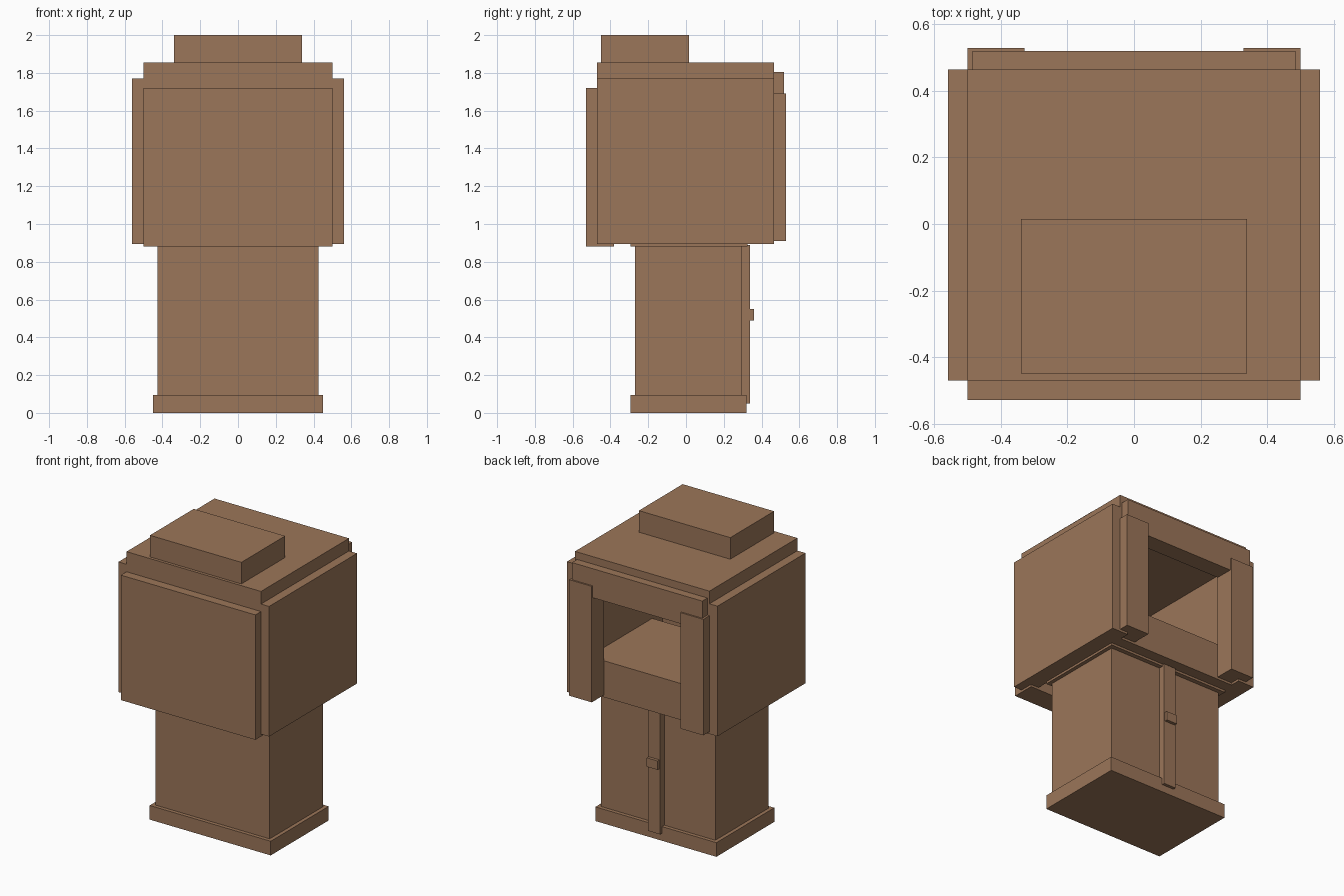
import bpy
import bmesh
from mathutils import Vector

cube = bpy.data.objects.get("Cube")
if cube:
    bpy.data.objects.remove(cube, do_unlink=True)

# One timber colour
COLOUR = (0.33, 0.18, 0.10, 1.0)
wood = bpy.data.materials.new("brown_wood")
wood.use_nodes = True
wood.diffuse_color = COLOUR
wood.node_tree.nodes["Principled BSDF"].inputs["Base Color"].default_value = COLOUR


def box(name, x, y, z):
    """Flat-shaded box spanning the (low, high) pair on each axis."""
    low, high = Vector((x[0], y[0], z[0])), Vector((x[1], y[1], z[1]))
    bm = bmesh.new()
    bmesh.ops.create_cube(bm, size=1)
    bmesh.ops.scale(bm, vec=high - low, verts=bm.verts)
    bmesh.ops.translate(bm, vec=(low + high) / 2, verts=bm.verts)
    mesh = bpy.data.meshes.new(name)
    bm.to_mesh(mesh)
    bm.free()
    mesh.materials.append(wood)
    obj = bpy.data.objects.new(name, mesh)
    bpy.context.collection.objects.link(obj)
    return obj


def wide(half):
    return (-half, half)


def pair(name, x, y, z):
    """Matching boxes on the left and right sides."""
    box("left_" + name, x, y, z)
    box("right_" + name, (-x[1], -x[0]), y, z)


# Lower cabinet
box("plinth", wide(0.45), (-0.295, 0.32), (0, 0.095))
box("cabinet", wide(0.425), (-0.27, 0.295), (0.095, 0.90))
box("collar", wide(0.45), (-0.295, 0.325), (0.88, 0.90))
box("door_strip", wide(0.045), (0.295, 0.34), (0.05, 0.89))
box("door_handle", wide(0.04), (0.34, 0.36), (0.49, 0.55))

# Upper housing, open at the back
box("inner_floor", wide(0.44), (-0.27, 0.40), (0.895, 1.14))
box("front_panel", wide(0.50), (-0.53, -0.38), (0.88, 1.72))
pair("side_panel", (0.44, 0.56), (-0.47, 0.465), (0.895, 1.77))
pair("back_post", (0.33, 0.50), (0.40, 0.53), (0.91, 1.69))
box("back_lintel", wide(0.485), (0.40, 0.52), (1.61, 1.805))

# Roof
box("roof", wide(0.50), (-0.47, 0.465), (1.72, 1.855))
box("roof_box", wide(0.34), (-0.45, 0.015), (1.855, 2.0))
